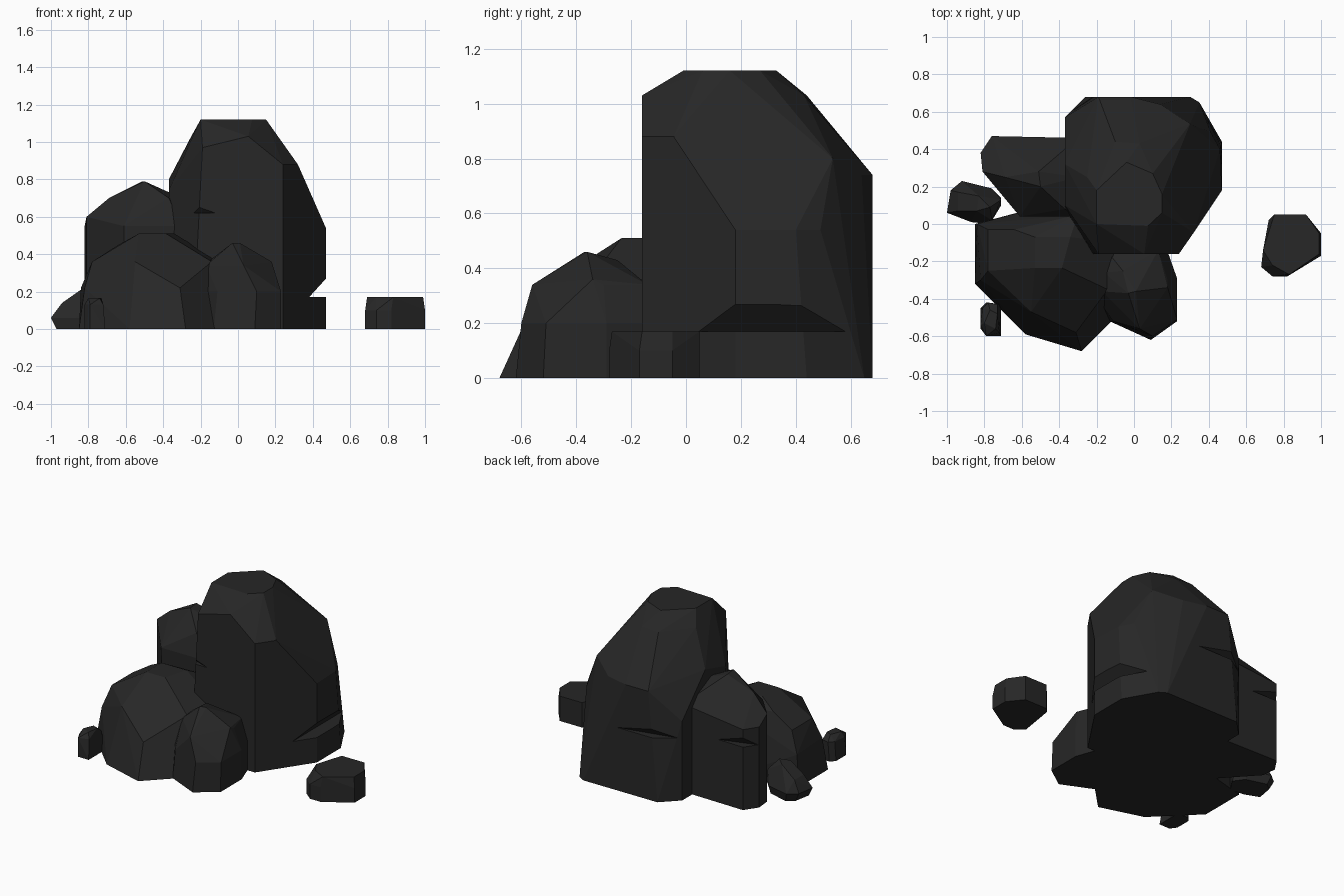
import bpy, bmesh, math
from mathutils import Vector

stone = bpy.data.materials.new("dark_stone")
stone.diffuse_color = (0.02, 0.02, 0.02, 1)


def rock(name, *outlines):
    """Faceted boulder: hull around a few outlines, each (height, xy points)."""
    bm = bmesh.new()
    for z, outline in outlines:
        for x, y in outline:
            bm.verts.new((x, y, z))
    res = bmesh.ops.convex_hull(bm, input=bm.verts)
    junk = {g for g in res["geom_interior"] + res["geom_unused"]
            if isinstance(g, bmesh.types.BMVert)}
    bmesh.ops.delete(bm, geom=list(junk), context='VERTS')
    bmesh.ops.dissolve_limit(bm, angle_limit=math.radians(5),
                             verts=bm.verts, edges=bm.edges)
    bmesh.ops.recalc_face_normals(bm, faces=bm.faces)
    me = bpy.data.meshes.new(name)
    bm.to_mesh(me)
    bm.free()
    ob = bpy.data.objects.new(name, me)
    bpy.context.collection.objects.link(ob)
    me.materials.append(stone)
    return ob


def chip(ob, inner, outward, slope, half=0.5):
    """Cut a wedge: flat ledge at the inner point, roof rising outwards."""
    p, d = Vector(inner), Vector((*outward, 0)).normalized()
    side = Vector((-d.y, d.x, 0)) * half
    far = p + d * 0.3
    tri = [p, far, far + Vector((0, 0, 0.3 * slope))]
    cutter = rock("chip_cutter", *[((q + s).z, [(q + s).xy])
                                   for q in tri for s in (side, -side)])
    cutter.hide_render = True
    mod = ob.modifiers.new("chip", 'BOOLEAN')
    mod.operation, mod.object, mod.solver = 'DIFFERENCE', cutter, 'EXACT'
    bpy.context.view_layer.objects.active = ob
    bpy.ops.object.modifier_apply(modifier=mod.name)
    bpy.data.objects.remove(cutter)


# Tall main boulder
main = rock(
    "main_boulder",
    (0, [(-.37, .05), (-.24, -.16), (.24, -.16), (.47, .18), (.47, .44),
         (.35, .65), (.30, .68), (-.26, .68), (-.37, .57)]),
    (.54, [(.47, .18), (.46, .40), (.41, .49), (-.37, .57)]),
    (.74, [(-.02, .68), (-.19, .68), (-.37, .10), (.14, .64)]),
    (.80, [(-.37, .32), (.30, .535)]),
    (.88, [(.24, -.16), (.32, -.045)]),
    (.97, [(-.19, -.16)]),
    (1.03, [(.055, -.16), (-.25, .25), (-.10, .44), (.03, .43)]),
    (1.12, [(-.20, .0), (.075, -.01), (.15, .06), (.15, .16), (.10, .27),
            (-.04, .33), (-.20, .18)]))
chip(main, (.38, .3, .17), (1, 0), 1.1)
chip(main, (-.12, -.16, .62), (-.35, -.94), 1.0, .3)
chip(main, (0, .67, .43), (-.22, .97), 1.0)

# Boulder behind on the left
back = rock(
    "back_left_boulder",
    (0, [(-.82, .38), (-.81, .28), (-.61, .06), (-.30, .04), (-.30, .46),
         (-.76, .47)]),
    (.55, [(-.81, .28), (-.82, .38), (-.76, .47), (-.61, .04), (-.30, .04)]),
    (.60, [(-.81, .28), (-.30, .46), (-.42, .46)]),
    (.70, [(-.69, .25), (-.37, .08), (-.30, .25)]),
    (.79, [(-.51, .28), (-.50, .20)]))
chip(back, (-.6, .455, .43), (-.3, .95), 1.0)

# Broad boulder at front left
rock("front_left_boulder",
     (0, [(-.85, .00), (-.85, -.32), (-.58, -.59), (-.28, -.68), (-.10, -.50),
          (-.05, -.05), (-.40, .12)]),
     (.22, [(-.84, .00), (-.82, -.30), (-.31, -.58)]),
     (.36, [(-.78, -.03), (-.78, -.25), (-.55, -.47), (-.14, -.35),
            (-.10, -.10)]),
     (.45, [(-.64, -.03), (-.30, .05)]),
     (.51, [(-.53, -.235), (-.385, -.235), (-.34, -.07), (-.53, -.07)]))

# Upright boulder at front centre
rock("front_centre_boulder",
     (0, [(-.14, -.20), (-.13, -.52), (.09, -.62), (.23, -.52), (.23, -.29),
          (.17, -.12), (-.10, -.10)]),
     (.20, [(-.20, -.22), (-.16, -.45), (-.11, -.52), (.10, -.60),
            (.23, -.51), (.23, -.29), (.17, -.12)]),
     (.34, [(-.17, -.36), (-.14, -.15), (.03, -.56), (.18, -.30),
            (.13, -.14)]),
     (.36, [(.18, -.34), (-.16, -.26)]),
     (.46, [(-.03, -.37), (.01, -.36)]),
     (.43, [(.04, -.30), (-.06, -.25)]))

# Small stone at far left
rock("left_stone",
     (0, [(-.97, .06), (-.95, .17), (-.90, .21), (-.76, .17), (-.71, .10),
          (-.77, .01), (-.87, .02)]),
     (.06, [(-1.0, .06), (-.98, .18), (-.92, .23), (-.76, .19), (-.71, .14),
            (-.77, 0), (-.87, .01)]),
     (.14, [(-.94, .07), (-.94, .17), (-.71, .13), (-.76, .02)]),
     (.21, [(-.84, .07), (-.83, .15), (-.77, .09)]))

# Pebble at front left
rock("front_left_pebble",
     (0, [(-.82, -.56), (-.82, -.45), (-.79, -.42), (-.71, -.43),
          (-.71, -.60), (-.79, -.60)]),
     (.13, [(-.82, -.54), (-.81, -.45), (-.78, -.42), (-.73, -.43),
            (-.72, -.58), (-.79, -.60)]),
     (.165, [(-.80, -.53), (-.77, -.46), (-.73, -.48), (-.74, -.56)]))

# Separate flat stone on the right
slab = [(.75, .05), (.92, .05), (1.0, -.05), (1.0, -.17), (.82, -.28),
        (.74, -.28), (.68, -.23), (.72, .02)]
rock("right_stone", (0, slab), (.10, slab),
     (.17, [(.75, .05), (.92, .05), (.99, -.05), (.99, -.16), (.83, -.27),
            (.74, -.22), (.69, -.14)]))
